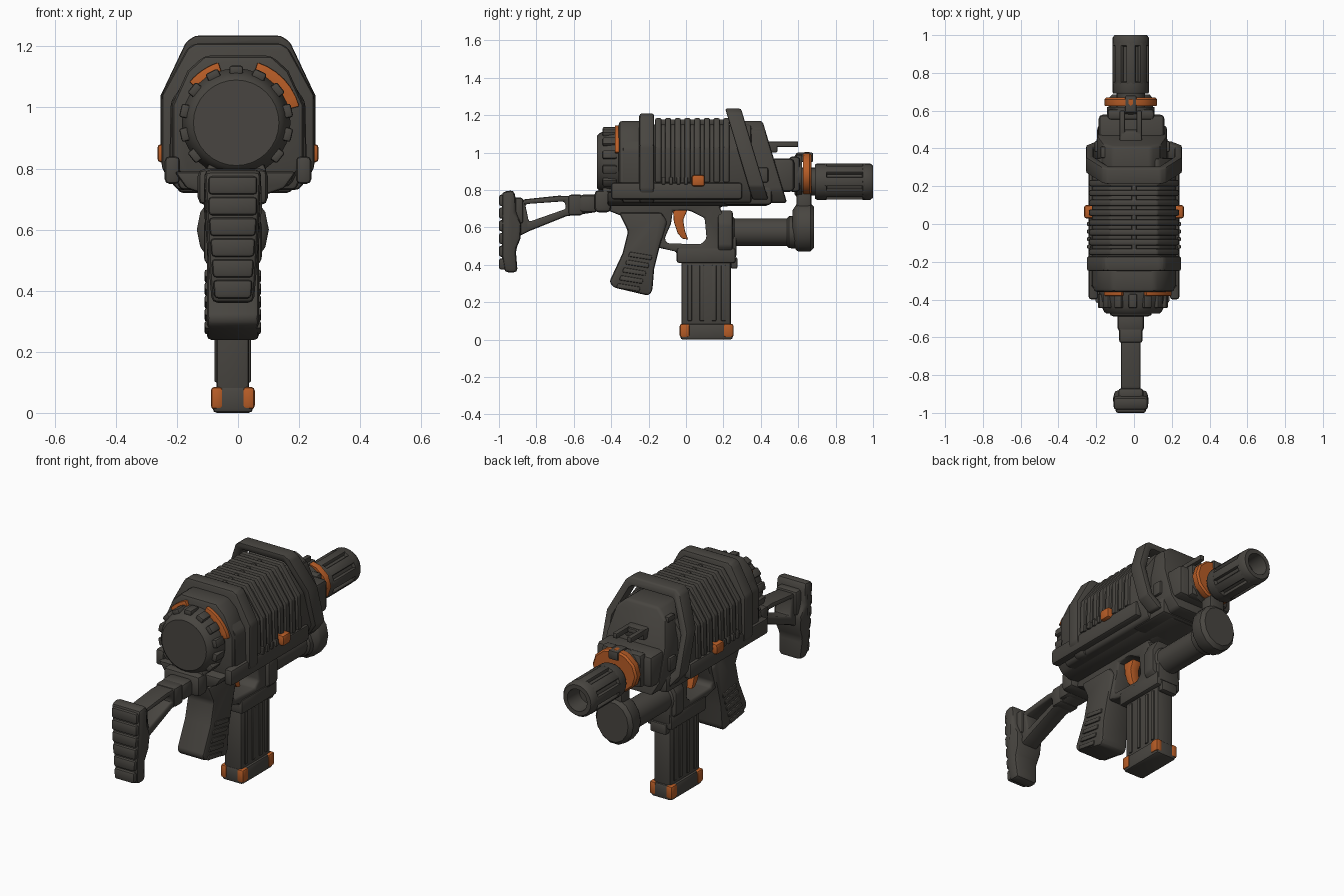
import bpy, bmesh, math
from mathutils import Matrix, Vector

cube = bpy.data.objects.get("Cube")
if cube:
    bpy.data.objects.remove(cube)


def material(name, rgb):
    m = bpy.data.materials.new(name)
    m.use_nodes = True
    m.diffuse_color = (*rgb, 1)
    m.node_tree.nodes["Principled BSDF"].inputs["Base Color"].default_value = (*rgb, 1)
    return m


GREY = material("dark_grey", (0.065, 0.06, 0.052))
ORANGE = material("orange", (0.48, 0.11, 0.02))
CX = -0.017  # centre line of barrel, grip and stock


def finish(name, bm, mat, bevel=0.0):
    bmesh.ops.recalc_face_normals(bm, faces=bm.faces)
    if bevel:
        sharp = [e for e in bm.edges if e.is_manifold and e.calc_face_angle(0) > 0.45]
        bmesh.ops.bevel(bm, geom=sharp, offset=bevel, segments=2, profile=0.5,
                        affect='EDGES', clamp_overlap=True)
    me = bpy.data.meshes.new(name)
    bm.to_mesh(me)
    bm.free()
    me.materials.append(mat)
    ob = bpy.data.objects.new(name, me)
    bpy.context.collection.objects.link(ob)
    bpy.ops.object.select_all(action='DESELECT')
    ob.select_set(True)
    bpy.context.view_layer.objects.active = ob
    bpy.ops.object.shade_smooth_by_angle(angle=math.radians(38))
    return ob


def plate(name, loops, axis, lo, hi, mat=GREY, bevel=0.01, warp=None):
    """Extrude an outline (and optional holes): axis x takes (y, z), axis y takes (x, z)."""
    bm = bmesh.new()
    for loop in loops:
        vs = [bm.verts.new((lo, a, b) if axis == 'x' else (a, lo, b)) for a, b in loop]
        for i, v in enumerate(vs):
            bm.edges.new((vs[i - 1], v))
    if len(loops) == 1:
        bm.faces.new(bm.verts[:])
    else:
        bmesh.ops.triangle_fill(bm, edges=bm.edges[:], use_beauty=True)
        bmesh.ops.dissolve_limit(bm, angle_limit=0.02, verts=bm.verts[:], edges=bm.edges[:])
    new = bmesh.ops.extrude_face_region(bm, geom=bm.faces[:])["geom"]
    step = Vector((hi - lo, 0, 0) if axis == 'x' else (0, hi - lo, 0))
    for v in new:
        if isinstance(v, bmesh.types.BMVert):
            v.co += step
    if warp:
        for v in bm.verts:
            warp(v.co)
    return finish(name, bm, mat, bevel)


def slab(name, loops, hw, cx=CX, **kw):
    return plate(name, loops, 'x', cx - hw, cx + hw, **kw)


def box(name, y0, y1, z0, z1, hw, cx=CX, **kw):
    return slab(name, [[(y0, z0), (y1, z0), (y1, z1), (y0, z1)]], hw, cx, **kw)


def sym(half, cx=0.0):
    return [(cx + x, z) for x, z in half] + [(cx - x, z) for x, z in reversed(half)]


def lathe(name, prof, cx, cz, n=24, mat=GREY, squash=1.0):
    """Spin a (y, radius) profile about a lengthwise axis."""
    bm = bmesh.new()
    rings = [[bm.verts.new((cx + r * math.cos(k * math.tau / n), y,
                            cz + squash * r * math.sin(k * math.tau / n)))
              for k in range(n)] for y, r in prof]
    for a, b in zip(rings, rings[1:]):
        for k in range(n):
            j = (k + 1) % n
            bm.faces.new((a[k], a[j], b[j], b[k]))
    bm.faces.new(rings[0])
    bm.faces.new(rings[-1])
    return finish(name, bm, mat)


def spokes(name, count, r, size, y, cx, cz, bevel):
    """Bars set round a lengthwise axis."""
    bm = bmesh.new()
    for k in range(count):
        m = (Matrix.Translation((cx, y, cz)) @ Matrix.Rotation(k * math.tau / count, 4, 'Y')
             @ Matrix.Translation((0, 0, r)) @ Matrix.Diagonal((*size, 1)))
        bmesh.ops.create_cube(bm, size=1, matrix=m)
    return finish(name, bm, GREY, bevel)


# Main housing, ribs and spine
plate("housing", [sym([(.13, 1.15), (.22, 1.02), (.225, .82), (.19, .73)])], 'y', -.34, .35, bevel=.015)
for i in range(8):
    y = -.165 + i * .052
    plate("housing_rib", [sym([(.125, 1.185), (.235, 1.03), (.24, .84)])], 'y', y, y + .034, bevel=.009)
box("top_spine", -.16, .22, 1.15, 1.178, .012, 0, bevel=.004)
for s in (-1, 1):
    box("side_rail", -.4, .3, .75, .84, .025, s * .215, bevel=.015)
    box("side_button", .03, .1, .82, .88, .03, s * .234, mat=ORANGE, bevel=.012)
    for i in range(4):
        box("rail_tooth", -.13 + i * .04, -.11 + i * .04, .83, .87, .01, s * .238, bevel=.004)

# Rear and front roll frames
outer = sym([(.14, 1.21), (.165, 1.195), (.25, 1.04), (.25, .8), (.2, .73)])
plate("rear_frame", [outer], 'y', -.25, -.17, bevel=.015)


def lean(co):
    co.y -= .3 * (co.z - 1.0)


front_outer = sym([(.14, 1.235), (.17, 1.215), (.253, 1.04), (.253, .82), (.2, .75)])
front_inner = sym([(.125, 1.19), (.14, 1.18), (.215, 1.02), (.215, .84), (.17, .79)])
plate("front_frame", [front_outer, front_inner], 'y', .28, .365, bevel=.012, warp=lean)

# Rear collar, orange arcs and knurled cap
plate("rear_collar", [sym([(.11, 1.17), (.165, 1.12), (.215, 1.01), (.215, .83), (.17, .74)])],
      'y', -.36, -.23, bevel=.02)
for a0, a1 in ((15, 72), (108, 140)):
    angles = [math.radians(a0 + (a1 - a0) * k / 6) for k in range(7)]
    arc = [(.208 * math.cos(a), .95 + .208 * math.sin(a)) for a in angles]
    arc += [(.15 * math.cos(a), .95 + .15 * math.sin(a)) for a in reversed(angles)]
    plate("rear_orange_arc", [arc], 'y', -.38, -.35, mat=ORANGE, bevel=.004)
lathe("rear_cap", [(-.475, .14), (-.465, .152), (-.44, .165), (-.38, .178), (-.34, .178)], -.006, .95, 32)
spokes("cap_teeth", 14, .172, (.045, .075, .03), -.408, -.006, .95, .008)

# Front housing, barrel block and sight
plate("front_housing", [sym([(.1, 1.17), (.155, 1.12), (.185, .98), (.185, .8), (.15, .73)], -.01)],
      'y', .3, .46, bevel=.015, warp=lean)
box("barrel_block", .4, .58, .79, .97, .175, -.013, bevel=.025)
box("barrel_neck", .55, .61, .79, .98, .125, bevel=.02)
box("lower_front_block", .2, .46, .72, .82, .19, -.01, bevel=.02)
box("side_hatch", .38, .44, .84, .92, .2, -.01, bevel=.01)
box("sight_base", .4, .49, 1.0, 1.06, .06, bevel=.01)
for s in (-1, 1):
    box("sight_rail", .46, .6, 1.03, 1.06, .014, CX + s * .045, bevel=.006)
box("sight_bridge", .47, .5, 1.03, 1.055, .05, bevel=.006)
for s in (-1, 1):
    box("top_catch", .35, .41, 1.10, 1.13, .015, CX + s * .145, bevel=.005)

# Muzzle
lathe("muzzle_collar", [(.58, .11), (.59, .125), (.62, .125), (.62, .1)], CX, .88, 16, squash=.92)
lathe("muzzle_orange_ring", [(.625, .1), (.625, .137), (.635, .14), (.66, .14), (.67, .13), (.67, .1)],
      CX, .885, 12, ORANGE, .84)
box("ring_lug", .59, .68, .95, 1.0, .03, bevel=.008)
lathe("barrel", [(.6, .075), (.69, .075), (.69, .092), (.7, .097), (.75, .097), (.755, .08), (.94, .08),
                 (.945, .097), (.985, .097), (1, .086), (1, .062), (.9, .056), (.9, .01)], CX, .845)
spokes("barrel_bars", 8, .086, (.048, .22, .021), .85, CX, .845, .006)

# Lower receiver with trigger opening, and grip
receiver = [(-.46, .74), (-.42, .8), (.3, .8), (.3, .72), (.18, .71), (.21, .64), (.27, .58), (.27, .44),
            (-.05, .44), (-.05, .47), (-.14, .49), (-.24, .5), (-.3, .6), (-.34, .66), (-.44, .7)]
opening = [(-.07, .69), (.02, .69), (.1, .65), (.11, .54), (.08, .51), (-.1, .515), (-.115, .54), (-.08, .62)]
slab("receiver", [receiver, opening], .07, bevel=.012)
plate("receiver_deck", [sym([(.2, .79), (.16, .735), (.1, .715)], CX / 2)], 'y', -.42, .44, bevel=.012)
slab("grip", [[(-.36, .68), (-.13, .68), (-.1, .63), (-.14, .5), (-.17, .38), (-.18, .26), (-.2, .235),
               (-.39, .28), (-.41, .31), (-.34, .46), (-.31, .58)]], .085, bevel=.022)
for i in range(5):
    y, z = -.3 - i * .016, .47 - i * .042
    slab("grip_ridge", [[(y, z), (y + .12, z - .02), (y + .115, z - .045), (y - .01, z - .025)]],
         .092, bevel=.006)
slab("trigger", [[(-.07, .7), (.01, .7), (-.015, .64), (-.005, .58), (.012, .535), (-.02, .54),
                  (-.045, .57), (-.065, .63)]], .028, mat=ORANGE, bevel=.006)

# Magazine with orange corners
box("magazine_well", -.05, .265, .41, .49, .078, bevel=.012)
box("well_catch", .24, .275, .38, .44, .05, bevel=.008)
box("magazine", -.025, .24, .03, .45, .053, bevel=.012)
for y in (.02, .085, .15, .2):
    box("magazine_rib", y - .012, y + .012, .1, .4, .06, bevel=.005)
box("magazine_base", -.03, .25, 0, .085, .066, bevel=.014)
for y in (-.034, .2):
    for s in (-1, 1):
        box("base_corner", y, y + .054, .012, .085, .02, CX + s * .052, mat=ORANGE, bevel=.012)

# Foregrip with flared end
lathe("foregrip", [(.18, .082), (.25, .082), (.26, .074), (.54, .074), (.55, .085), (.6, .09)], CX, .575)
lathe("foregrip_flange", [(.57, .085), (.59, .112), (.6, .118), (.665, .118), (.685, .1)], CX, .6, 14,
      squash=1.12)
box("foregrip_hanger", .59, .67, .68, .8, .05, bevel=.015)
plate("foregrip_clamp", [sym([(.06, .69), (.095, .62), (.095, .5), (.06, .46)], CX)], 'y', .17, .25, bevel=.012)

# Stock: hinge, open strut and padded butt
box("stock_lug", -.49, -.4, .68, .8, .115, bevel=.025)
box("hinge_block", -.57, -.47, .68, .775, .07, bevel=.02)
box("hinge_pin_cap", -.63, -.55, .665, .775, .062, bevel=.015)
slab("stock_strut", [[(-.92, .71), (-.87, .75), (-.68, .77), (-.56, .765), (-.49, .75), (-.49, .68),
                      (-.64, .66), (-.84, .58), (-.92, .54)],
                     [(-.86, .725), (-.65, .74), (-.64, .7), (-.84, .63)]], .052, bevel=.012)


def taper(co):
    co.x = CX + (co.x - CX) * (.74 + .26 * min(1, max(0, (co.z - .36) / .3)))


slab("butt", [[(-.985, .79), (-.92, .8), (-.91, .75), (-.91, .68), (-.88, .62), (-.885, .54), (-.91, .48),
               (-.9, .36), (-.97, .36), (-.985, .45)]], .093, bevel=.02, warp=taper)
for i in range(6):
    z = .375 + i * .068
    box("butt_pad", -1.0, -.96, z, z + .06, .08, bevel=.012, warp=taper)
box("butt_collar", -.93, -.87, .62, .76, .066, bevel=.015)
